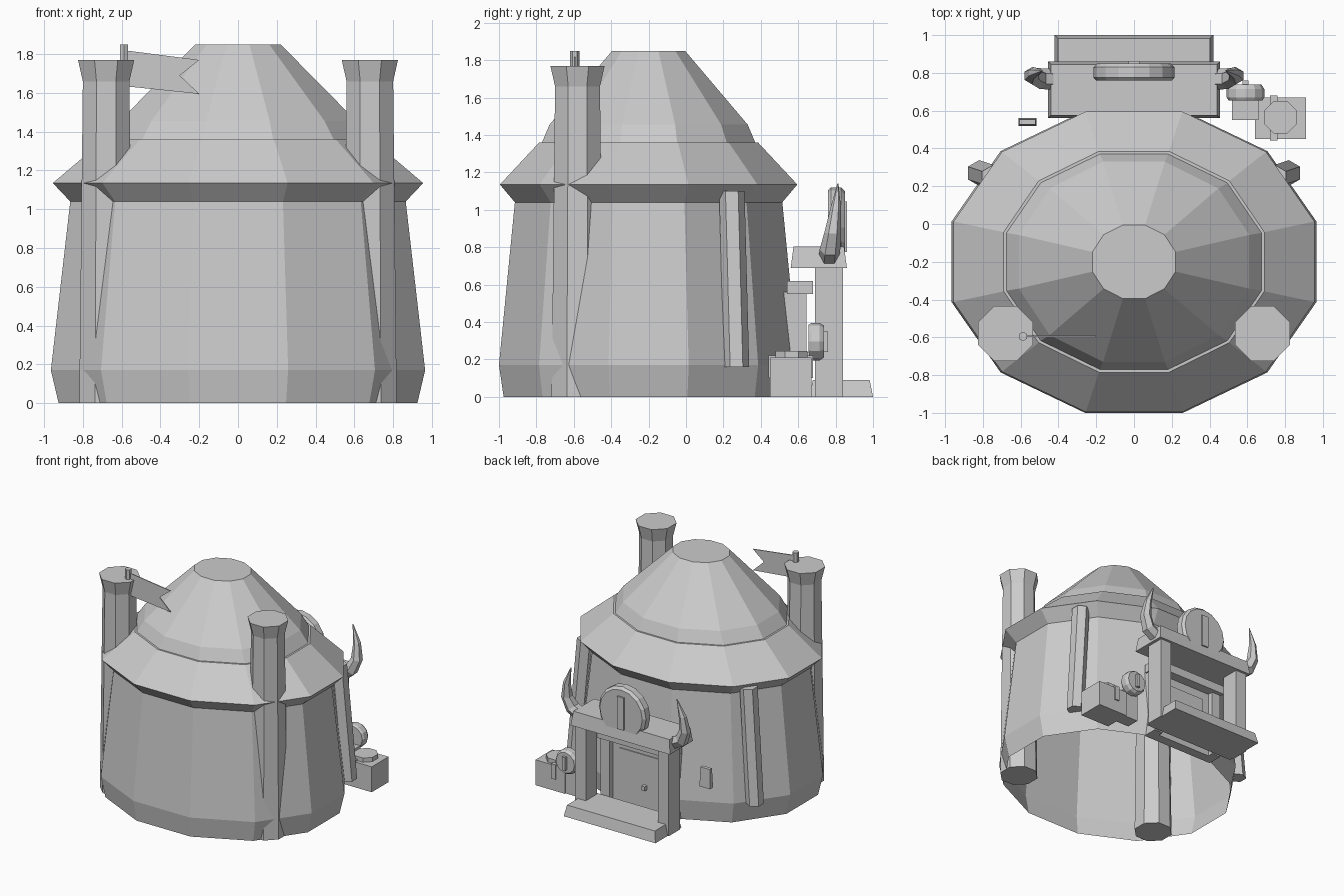
import bpy, bmesh
from math import cos, sin, pi
from mathutils import Vector

cube = bpy.data.objects.get("Cube")
if cube:
    bpy.data.objects.remove(cube, do_unlink=True)

grey = bpy.data.materials.new("plain grey")
grey.use_nodes = True
COLOUR = (0.6, 0.6, 0.6, 1)
grey.diffuse_color = COLOUR
grey.node_tree.nodes["Principled BSDF"].inputs["Base Color"].default_value = COLOUR


def loft(name, rings, bottom=True, top=True):
    """Skin a list of equally long point rings, optionally capping the ends."""
    bm = bmesh.new()
    rows = [[bm.verts.new(p) for p in ring] for ring in rings]
    n = len(rows[0])
    for a, b in zip(rows, rows[1:]):
        for i in range(n):
            j = (i + 1) % n
            bm.faces.new((a[i], a[j], b[j], b[i]))
    if bottom:
        bm.faces.new(rows[0][::-1])
    if top:
        bm.faces.new(rows[-1])
    bmesh.ops.recalc_face_normals(bm, faces=bm.faces)
    mesh = bpy.data.meshes.new(name)
    bm.to_mesh(mesh)
    bm.free()
    mesh.materials.append(grey)
    obj = bpy.data.objects.new(name, mesh)
    bpy.context.collection.objects.link(obj)
    return obj


def ngon(cx, cy, z, rx, ry, n):
    """Horizontal polygon with a flat side facing each axis."""
    angles = [2 * pi * (i + 0.5) / n for i in range(n)]
    return [(cx + rx * cos(a), cy + ry * sin(a), z) for a in angles]


def box(name, x, y, z, taper=0.0):
    """Box from ranges, its top pulled in by taper."""
    def rect(h, t):
        return [(x[0] + t, y[0] + t, h), (x[1] - t, y[0] + t, h),
                (x[1] - t, y[1] - t, h), (x[0] + t, y[1] - t, h)]
    return loft(name, [rect(z[0], 0), rect(z[1], taper)])


def disc(name, cx, cz, profile, n=16):
    """Upright round shield facing +y; profile is (y, radius)."""
    rings = []
    for y, r in profile:
        rings.append([(cx + r * cos(2 * pi * i / n), y, cz + r * sin(2 * pi * i / n))
                      for i in range(n)])
    return loft(name, rings)


# Twelve-sided house wall and stepped roof: height, half width, half depth
HOUSE = [(0, .925, .775), (.17, .965, .80), (1.04, .865, .715), (1.135, .955, .795),
         (1.36, .69, .585), (1.36, .675, .57), (1.455, .61, .53), (1.85, .22, .195)]
k = cos(pi / 12)
loft("house_wall_and_roof",
     [ngon(0, -.2, z, hx / k, hy / k, 12) for z, hx, hy in HOUSE], bottom=False)

# Octagonal towers and leaning wall poles
for side, s in (("left", 1), ("right", -1)):
    tower = [(0, .15), (1.66, .13), (1.77, .157)]
    loft(side + "_tower", [ngon(s * .68, -.58, z, r, r, 8) for z, r in tower])
    loft(side + "_wall_pole", [ngon(s * .82, .27, .16, .068, .068, 6),
                               ngon(s * .745, .245, 1.1, .068, .068, 6)])

# Flag on the right tower
loft("flag_pole", [ngon(-.588, -.595, z, .025, .025, 6) for z in (1.7, 1.85)])
outline = [(-.588, 1.635), (-.2, 1.595), (-.3, 1.69), (-.2, 1.77), (-.588, 1.82)]
loft("flag", [[(x, y, z) for x, z in outline] for y in (-.598, -.59)])

# Entrance: step, posts, lintel, inner frame and door
box("door_step", (-.42, .42), (.66, 1.0), (0, .09), .018)
box("entrance_lintel", (-.455, .455), (.56, .86), (.69, .805), .015)
box("frame_lintel", (-.34, .34), (.54, .68), (.55, .62))
box("door", (-.26, .26), (.52, .60), (0, .56))
box("door_panel", (-.19, .19), (.595, .608), (.12, .48))
box("door_knob", (-.07, -.04), (.60, .64), (.2, .235))
for side, s in (("left", 1), ("right", -1)):
    box(side + "_entrance_post", sorted((s * .33, s * .43)), (.69, .84), (0, .70))
    box(side + "_frame_post", sorted((s * .25, s * .33)), (.52, .645), (0, .56))

    # Curved horn on the lintel end
    path = [Vector(p) for p in ((.42, .765, .75), (.50, .77, .79), (.54, .785, .88),
                                (.53, .80, 1.0), (.485, .812, 1.14))]
    radii = (.055, .055, .045, .03, .003)
    rings = []
    for i, p in enumerate(path):
        tangent = path[min(i + 1, len(path) - 1)] - path[max(i - 1, 0)]
        depth = Vector((0, 1, 0))
        across = tangent.cross(depth).normalized()
        ring = [p + radii[i] * (depth * cos(a * pi / 3) + across * sin(a * pi / 3))
                for a in range(6)]
        rings.append([(s * v.x, v.y, v.z) for v in ring])
    loft(side + "_horn", rings)

# Round shields with a central bar
disc("large_shield", 0, .905, [(.76, .20), (.775, .215), (.83, .215), (.85, .195)])
box("large_shield_bar", (-.03, .03), (.84, .862), (.775, 1.045))
disc("small_shield", .59, .295, [(.655, .09), (.67, .1), (.715, .1), (.738, .085)], 12)
box("small_shield_bar", (.575, .605), (.73, .76), (.24, .35))

# Crates beside the entrance
box("large_crate", (.64, .91), (.45, .67), (0, .21))
box("crate_strap", (.72, .76), (.442, .68), (.10, .222))
loft("crate_lid", [ngon(.775, .565, z, .093, .093, 8) for z in (.2, .245)])
box("small_crate", (.52, .66), (.55, .66), (0, .24))

# Small wall plaque
box("wall_plaque", (-.612, -.515), (.52, .56), (.33, .49), .006)
